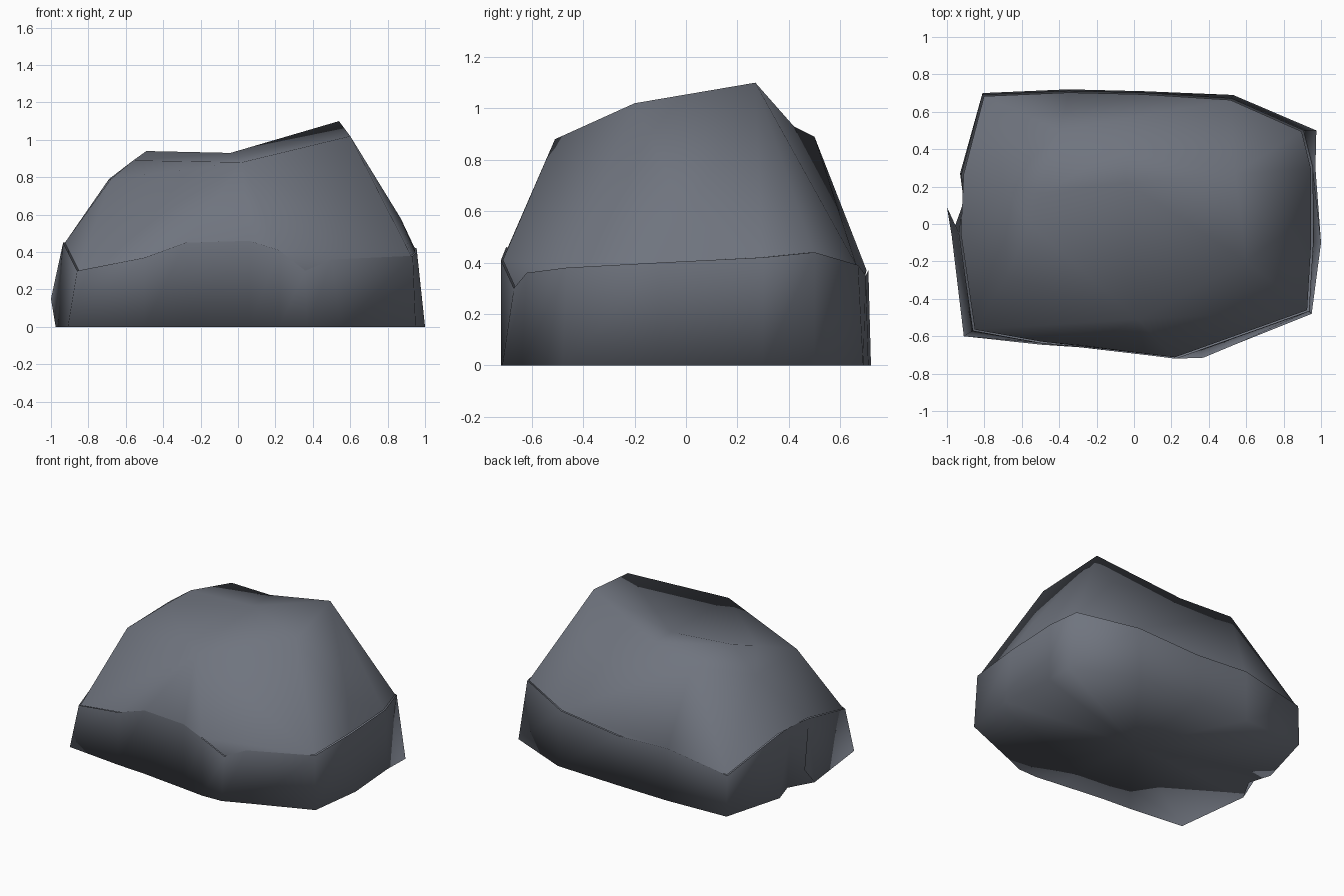
import bpy, bmesh

if "Cube" in bpy.data.objects:
    bpy.data.objects.remove(bpy.data.objects["Cube"])

stone = bpy.data.materials.new("slate grey")
stone.diffuse_color = (0.16, 0.175, 0.21, 1)
stone.use_nodes = True
stone.node_tree.nodes["Principled BSDF"].inputs["Base Color"].default_value = stone.diffuse_color


def finish(bm, name):
    bmesh.ops.recalc_face_normals(bm, faces=bm.faces)
    for f in bm.faces:
        f.smooth = True
    mesh = bpy.data.meshes.new(name)
    bm.to_mesh(mesh)
    bm.free()
    mesh.materials.append(stone)
    obj = bpy.data.objects.new(name, mesh)
    bpy.context.collection.objects.link(obj)
    return obj


# Outline on the ground, and the uneven seam where the slopes begin
base = [(-.91, -.60), (-.50, -.645), (-.28, -.66), (.06, -.70), (.22, -.72), (.37, -.715),
        (.55, -.64), (.95, -.48), (1.0, -.10), (.97, .30), (.975, .50), (.53, .69),
        (.05, .71), (-.35, .72), (-.81, .70), (-.93, .27), (-.88, .11), (-.975, -.06)]
seam = [(-.86, -.57, .30), (-.50, -.635, .37), (-.28, -.655, .45), (.06, -.70, .46),
        (.22, -.72, .41), (.36, -.67, .30), (.50, -.62, .36), (.935, -.465, .38),
        (.957, -.10, .40), (.955, .30, .42), (.905, .50, .44), (.52, .67, .39),
        (.05, .70, .35), (-.35, .71, .37), (-.81, .69, .29), (-.92, .27, .45),
        (-.91, .12, .45), (-.935, -.05, .45)]
spur = 17  # index of the spike on the left side

# Lower block: near vertical walls, a flat underside fanned from its centre
bm = bmesh.new()
lo = [bm.verts.new((x, y, 0)) for x, y in base]
hi = [bm.verts.new(p) for p in seam]
centre = bm.verts.new((0, 0, 0))
n = len(base)
for i in range(n):
    j = (i + 1) % n
    bm.faces.new((lo[i], lo[j], hi[j], hi[i]))
    bm.faces.new((centre, lo[j], lo[i]))
# Pull a spike out of the left wall
edge = bm.edges.get((lo[spur], hi[spur]))
bmesh.utils.edge_split(edge, lo[spur], .33)[1].co = (-1.0, .09, .15)
bmesh.ops.triangulate(bm, faces=[f for f in bm.faces if len(f.verts) > 4])
finish(bm, "lower_rock")

# Upper block: sloping facets up to a tilted top
crown = [(-.68, -.28, .79), (.02, -.51, .88), (.60, -.20, 1.02), (.54, .27, 1.10),
         (-.49, .165, .94), (-.56, 0, .89), (-.40, .50, .89), (-.69, .20, .79),
         (.87, 0, .58)]
saddle = [(-.04, .22, 1.04), (-.04, .42, 1.0)]
skirt = [(x * .99, y * .99, z) for x, y, z in seam]
bm = bmesh.new()
verts = [bm.verts.new(p) for p in skirt + crown + saddle]
bmesh.ops.convex_hull(bm, input=verts)
bmesh.ops.delete(bm, geom=[v for v in bm.verts if not v.link_faces], context='VERTS')
bm.normal_update()
bmesh.ops.delete(bm, geom=[f for f in bm.faces if f.normal.z < -.4], context='FACES')
# Press the saddle down into a shallow valley
for v in bm.verts:
    if abs(v.co.x + .04) < .001 and v.co.z > .95:
        v.co.z = .93
finish(bm, "upper_rock")
